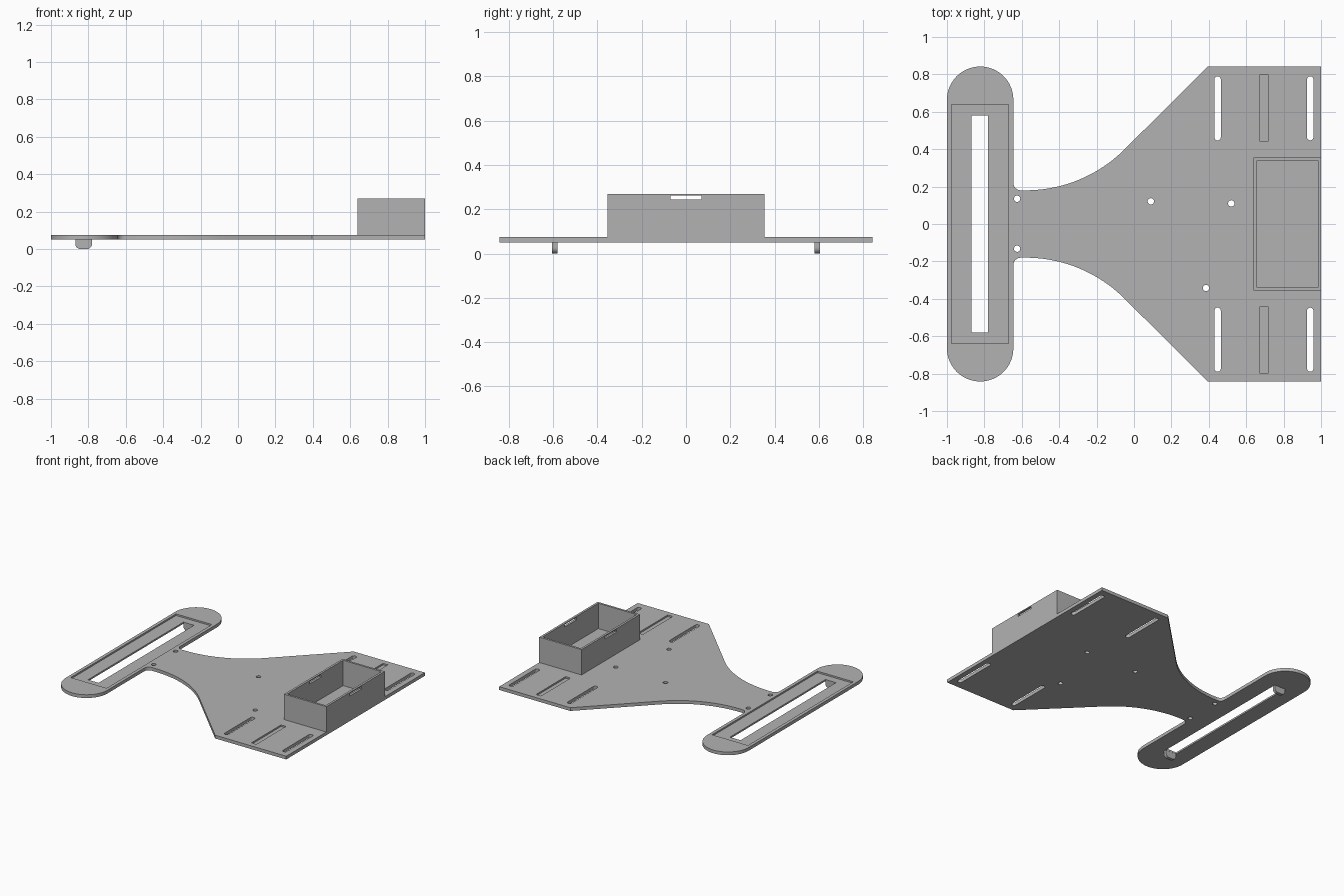
import bpy, bmesh
from math import sin, cos, pi, radians
from mathutils import Matrix, Vector

cube = bpy.data.objects.get("Cube")
if cube:
    bpy.data.objects.remove(cube, do_unlink=True)

grey = bpy.data.materials.new("plain grey")
grey.use_nodes = True
COLOR = (0.45, 0.45, 0.45, 1)
grey.diffuse_color = COLOR
grey.node_tree.nodes["Principled BSDF"].inputs["Base Color"].default_value = COLOR

BOTTOM, TOP = 0.05, 0.075


def arc(cx, cy, r, start, end, steps):
    """Points on an arc, angles in degrees."""
    angles = [radians(start + (end - start) * i / steps) for i in range(steps + 1)]
    return [(cx + r * cos(a), cy + r * sin(a)) for a in angles]


def rect(x0, x1, y0, y1):
    return [(x0, y0), (x1, y0), (x1, y1), (x0, y1)]


def slot(x, y0, y1, r):
    return arc(x, y1 - r, r, 0, 180, 10) + arc(x, y0 + r, r, 180, 360, 10)


def prisms(name, outlines, z0, z1, matrix=Matrix()):
    """Extrude closed outlines from z0 to z1 as one object."""
    bm = bmesh.new()
    for pts in outlines:
        base = bm.faces.new([bm.verts.new((x, y, z0)) for x, y in pts])
        ext = bmesh.ops.extrude_face_region(bm, geom=[base])
        verts = [v for v in ext["geom"] if isinstance(v, bmesh.types.BMVert)]
        bmesh.ops.translate(bm, verts=verts, vec=Vector((0, 0, z1 - z0)))
    bmesh.ops.recalc_face_normals(bm, faces=bm.faces)
    bm.transform(matrix)
    bmesh.ops.recalc_face_normals(bm, faces=bm.faces)
    mesh = bpy.data.meshes.new(name)
    bm.to_mesh(mesh)
    bm.free()
    mesh.materials.append(grey)
    obj = bpy.data.objects.new(name, mesh)
    bpy.context.collection.objects.link(obj)
    return obj


def select(obj):
    bpy.ops.object.select_all(action="DESELECT")
    obj.select_set(True)
    bpy.context.view_layer.objects.active = obj


def cut(obj, cutter):
    cutter.hide_render = True
    mod = obj.modifiers.new("cut", "BOOLEAN")
    mod.operation = "DIFFERENCE"
    mod.solver = "EXACT"
    mod.object = cutter
    select(obj)
    bpy.ops.object.modifier_apply(modifier=mod.name)
    bpy.data.objects.remove(cutter, do_unlink=True)


def smooth(obj):
    select(obj)
    bpy.ops.object.shade_smooth_by_angle(angle=radians(30))


# Base plate: upper half of the outline, then its mirror image
half = [(1, 0.842), (0.395, 0.842)]
half += arc(-0.58, 0.929, 0.749, -45, -90, 20)      # sweeping waist
half += arc(-0.605, 0.22, 0.04, 270, 180, 8)        # fillet at the bar
half += arc(-0.8225, 0.6645, 0.1775, 0, 180, 32)    # rounded bar end
plate = prisms("base_plate", [half + [(x, -y) for x, y in reversed(half)]], BOTTOM, TOP)

# Shallow recess in the bar and blind grooves beside the tray
pockets = [rect(-0.975, -0.67, -0.64, 0.64)]
pockets += [rect(0.674, 0.716, *ys) for ys in ((0.44, 0.8), (-0.8, -0.44))]
cut(plate, prisms("pocket_cutter", pockets, TOP - 0.012, TOP + 0.05))

# Openings through the plate: long window, side slots, screw holes
holes = [rect(-0.87, -0.78, -0.58, 0.58)]
for x in (0.447, 0.942):
    holes += [slot(x, 0.447, 0.79, 0.017), slot(x, -0.79, -0.447, 0.017)]
for x, y in ((-0.625, 0.135), (-0.625, -0.132), (0.09, 0.121), (0.52, 0.11), (0.385, -0.342)):
    holes.append(arc(x, y, 0.017, 0, 345, 23))
cut(plate, prisms("hole_cutter", holes, 0, 0.2))
smooth(plate)

# Open tray with a narrow window in both long walls
tray = prisms("tray_walls", [rect(0.64, 1, -0.355, 0.355)], TOP, 0.27)
cut(tray, prisms("tray_cavity", [rect(0.657, 0.983, -0.339, 0.339)], 0, 0.4))
cut(tray, prisms("window_cutter", [rect(0.5, 1.2, -0.071, 0.071)], 0.243, 0.262))

# Rounded tabs under both ends of the long window
tab = [(-0.87, BOTTOM)] + arc(-0.842, 0.028, 0.028, 180, 270, 8)
tab += arc(-0.808, 0.028, 0.028, 270, 360, 8) + [(-0.78, BOTTOM)]
upright = Matrix.Rotation(pi / 2, 4, "X")
for name, y in (("back_tab", 0.593), ("front_tab", -0.593)):
    smooth(prisms(name, [tab], -y - 0.012, -y + 0.012, upright))
